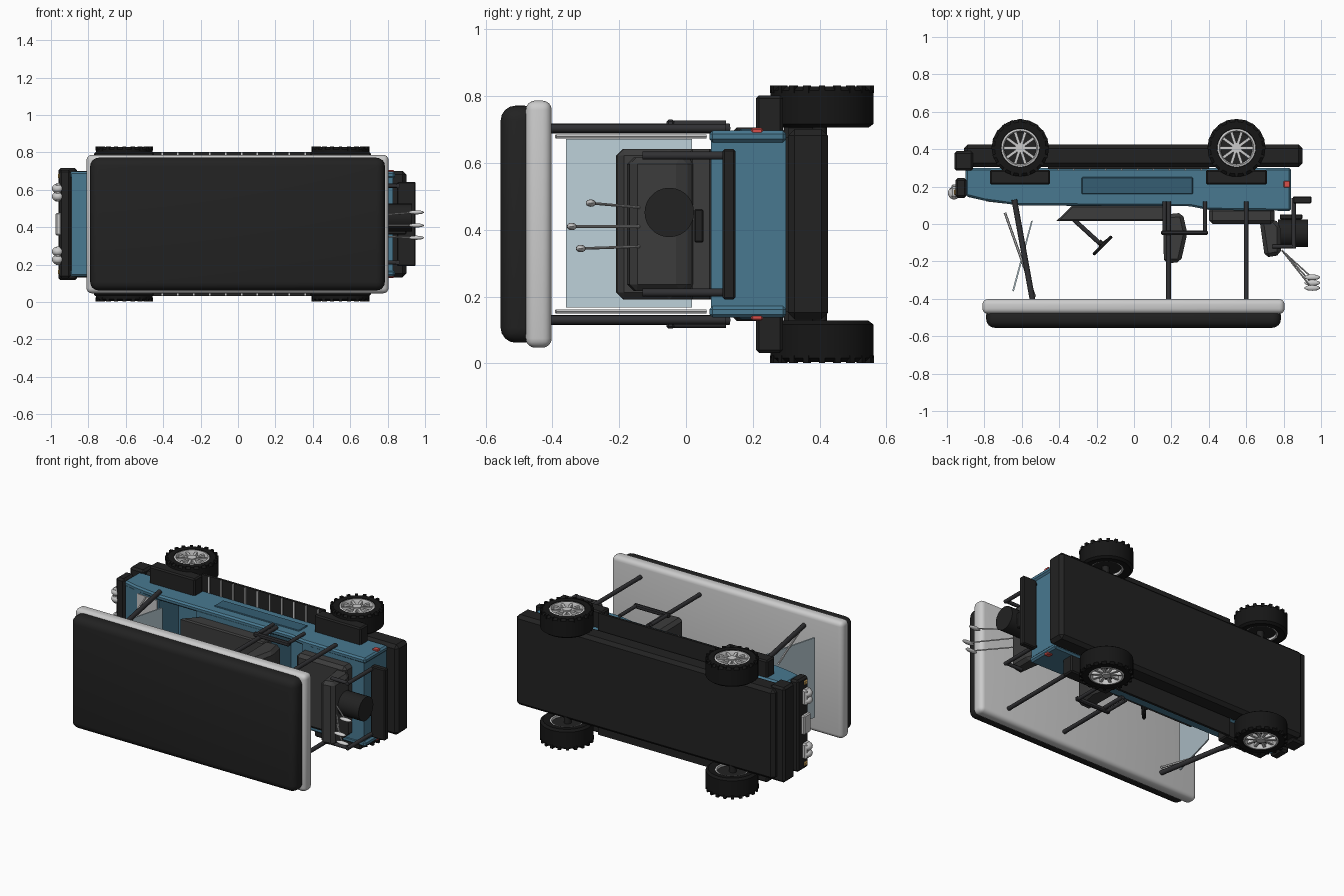
import bpy, bmesh, math
from mathutils import Matrix, Vector

if "Cube" in bpy.data.objects:
    bpy.data.objects.remove(bpy.data.objects["Cube"])

# The cart is modelled upright (x length, y width, z height), then tipped on its side
TIP = Matrix.Translation((0, 0, 0.417)) @ Matrix.Rotation(math.pi / 2, 4, 'X')


def mat(name, r, g, b, a=1):
    m = bpy.data.materials.new(name)
    m.diffuse_color = (r, g, b, a)
    m.use_nodes = True
    m.node_tree.nodes["Principled BSDF"].inputs["Base Color"].default_value = m.diffuse_color
    return m


BLACK = mat("black", 0.016, 0.016, 0.016)
TYRE = mat("rubber", 0.008, 0.008, 0.008)
SEAT = mat("seat_grey", 0.045, 0.045, 0.045)
BAR = mat("bar_grey", 0.03, 0.03, 0.033)
BLUE = mat("blue", 0.065, 0.19, 0.28)
PANEL = mat("dark_blue", 0.035, 0.11, 0.17)
GLASS = mat("glass", 0.5, 0.62, 0.68, 0.6)
LIGHT = mat("light_grey", 0.55, 0.55, 0.55)
RED = mat("red", 0.7, 0.08, 0.07)
AMBER = mat("amber", 0.75, 0.45, 0.12)


def finish(bm, name, m, smooth=False):
    bmesh.ops.recalc_face_normals(bm, faces=bm.faces)
    bm.transform(TIP)
    me = bpy.data.meshes.new(name)
    bm.to_mesh(me)
    bm.free()
    ob = bpy.data.objects.new(name, me)
    bpy.context.collection.objects.link(ob)
    me.materials.append(m)
    if smooth:
        bpy.ops.object.select_all(action='DESELECT')
        bpy.context.view_layer.objects.active = ob
        ob.select_set(True)
        bpy.ops.object.shade_smooth_by_angle(angle=math.radians(35))
    return ob


def bevel(bm, width, seg):
    if width:
        bmesh.ops.bevel(bm, geom=bm.edges[:], offset=width, segments=seg, profile=0.5, affect='EDGES')


def box(name, x, y, z, m, bev=0.0, seg=1):
    bm = bmesh.new()
    lo, hi = zip(x, y, z)
    c = [(a + b) / 2 for a, b in zip(lo, hi)]
    s = [b - a for a, b in zip(lo, hi)]
    bmesh.ops.create_cube(bm, size=1, matrix=Matrix.Translation(c) @ Matrix.Diagonal((*s, 1)))
    bevel(bm, bev, seg)
    return finish(bm, name, m, seg > 1)


def slab(name, pts, y, m, bev=0.0):
    """Side profile of (x, z) points extruded across the width."""
    bm = bmesh.new()
    f = bm.faces.new([bm.verts.new((px, y[0], pz)) for px, pz in pts])
    ex = bmesh.ops.extrude_face_region(bm, geom=[f])
    bmesh.ops.translate(bm, vec=(0, y[1] - y[0], 0), verts=[v for v in ex['geom'] if isinstance(v, bmesh.types.BMVert)])
    bevel(bm, bev, 1)
    return finish(bm, name, m)


def rod(name, a, b, r, m, n=12, r2=None):
    a, b = Vector(a), Vector(b)
    d = b - a
    bm = bmesh.new()
    M = Matrix.Translation((a + b) / 2) @ d.to_track_quat('Z', 'Y').to_matrix().to_4x4()
    bmesh.ops.create_cone(bm, cap_ends=True, segments=n, radius1=r, radius2=r2 or r, depth=d.length, matrix=M)
    return finish(bm, name, m, True)


def lathe(name, prof, M, m, n=32):
    """Closed (radius, along) profile spun about the local z axis."""
    bm = bmesh.new()
    rings = [[bm.verts.new((r * math.cos(2 * math.pi * i / n), r * math.sin(2 * math.pi * i / n), h))
              for r, h in prof] for i in range(n)]
    k = len(prof)
    for i in range(n):
        p, q = rings[i], rings[(i + 1) % n]
        for j in range(k):
            bm.faces.new((p[j], q[j], q[(j + 1) % k], p[(j + 1) % k]))
    bm.transform(M)
    return finish(bm, name, m, True)


def ellipsoid(name, c, s, m):
    bm = bmesh.new()
    bmesh.ops.create_uvsphere(bm, u_segments=16, v_segments=10, radius=1,
                              matrix=Matrix.Translation(c) @ Matrix.Diagonal((*s, 1)))
    return finish(bm, name, m, True)


def span(s, a, b):
    return (min(s * a, s * b), max(s * a, s * b))


# Chassis and bumpers
box("chassis", (-0.91, 0.90), (-0.285, 0.285), (-0.425, -0.305), BLACK, 0.02)
box("front_bumper", (-0.96, -0.86), (-0.30, 0.30), (-0.39, -0.285), BLACK, 0.012)
box("rear_step", (0.85, 0.95), (-0.225, 0.225), (-0.148, -0.11), BLACK, 0.006)

# Blue body: core with footwells between two side panels
slab("body_core", [(-0.89, -0.30), (0.83, -0.30), (0.83, -0.075), (0.40, -0.075), (0.38, -0.26), (0.19, -0.26),
                   (0.16, -0.095), (-0.36, -0.095), (-0.36, -0.26), (-0.60, -0.26), (-0.63, -0.11),
                   (-0.80, -0.125), (-0.89, -0.145)], (-0.255, 0.255), BLUE)
side = [(-0.90, -0.30), (0.84, -0.30), (0.84, -0.07), (0.40, -0.075), (0.30, -0.095), (-0.62, -0.10),
        (-0.80, -0.125), (-0.90, -0.15)]
slab("hood_trim", [(-0.79, -0.128), (-0.64, -0.112), (-0.64, -0.104), (-0.79, -0.12)], (-0.24, 0.24), LIGHT)

# Front grille bar, plate
box("grille_bar", (-0.955, -0.895), (-0.29, 0.29), (-0.245, -0.14), BLACK, 0.012)
box("front_plate", (-0.975, -0.945), (-0.06, 0.06), (-0.21, -0.14), LIGHT, 0.006)

# Roof
box("roof_rim", (-0.81, 0.805), (-0.37, 0.37), (0.402, 0.48), LIGHT, 0.028, 4)
box("roof_top", (-0.79, 0.785), (-0.355, 0.355), (0.44, 0.555), BLACK, 0.045, 4)

# Seats
slab("front_cushion", [(-0.42, -0.015), (-0.40, -0.03), (-0.33, -0.10), (0.17, -0.10), (0.17, -0.015)],
     (-0.225, 0.225), SEAT, 0.008)
slab("front_backrest", [(0.155, -0.05), (0.26, -0.06), (0.285, 0.05), (0.25, 0.205), (0.16, 0.21)],
     (-0.225, 0.225), SEAT, 0.02)
box("rear_cushion", (0.40, 0.75), (-0.225, 0.225), (-0.09, 0.0), SEAT, 0.02)
slab("rear_backrest", [(0.67, -0.03), (0.75, -0.03), (0.785, 0.01), (0.785, 0.165), (0.70, 0.18)],
     (-0.2, 0.2), SEAT, 0.02)

# Windscreen glass
slab("windscreen", [(-0.55, -0.015), (-0.541, -0.018), (-0.642, 0.36), (-0.651, 0.358)], (-0.25, 0.255), GLASS)

# Steering gear
rod("steering_column", (-0.34, -0.12, -0.04), (-0.19, -0.12, 0.097), 0.012, BAR)
M = Matrix.Translation((-0.168, -0.12, 0.115)) @ Matrix.Rotation(math.radians(45), 4, 'Y')
lathe("steering_wheel", [(0.062 + 0.009 * math.cos(t * math.pi / 4), 0.009 * math.sin(t * math.pi / 4))
                         for t in range(8)], M, BLACK, 28)
for i in range(3):
    a = i * 2 * math.pi / 3
    rod("steering_spoke", M @ Vector((0, 0, -0.01)), M @ Vector((0.062 * math.cos(a), 0.062 * math.sin(a), 0)), 0.006, BLACK, 8)
rod("steering_hub", M @ Vector((0, 0, -0.03)), M @ Vector((0, 0, 0.004)), 0.015, BLACK)

# Bag with three clubs
rod("bag", (0.77, 0.035, 0.05), (0.93, 0.035, 0.05), 0.074, BLACK, 28)
box("bag_holder", (0.78, 0.90), (-0.055, 0.045), (-0.052, -0.025), BLACK, 0.004)
for y0, y1, z1 in ((0.05, 0.063, 0.285), (-0.007, -0.007, 0.342), (-0.067, -0.073, 0.315)):
    rod("club_shaft", (0.79, y0, 0.14), (0.95, y1, z1), 0.004, LIGHT, 8)
    ellipsoid("club_head", (0.953, y1, z1), (0.042, 0.011, 0.015), LIGHT)

# Parts mirrored to both sides
for s in (-1, 1):
    slab("side_panel", side, span(s, 0.245, 0.28), BLUE, 0.01)
    box("side_inset", (-0.28, 0.315), span(s, 0.27, 0.285), (-0.25, -0.16), PANEL, 0.004)
    box("running_board", (-0.46, 0.40), span(s, 0.26, 0.385), (-0.308, -0.293), BLACK)
    for i in range(10):
        x = -0.41 + i * 0.085
        box("board_rib", (x, x + 0.008), span(s, 0.28, 0.383), (-0.294, -0.287), LIGHT)
    for x0, x1 in ((-0.77, -0.45), (0.385, 0.71)):
        box("fender", (x0, x1), span(s, 0.265, 0.385), (-0.29, -0.21), BLACK, 0.008)
    # Roof pillars and windscreen frame
    rod("front_pillar", (-0.64, s * 0.287, -0.13), (-0.54, s * 0.287, 0.42), 0.015, BAR)
    rod("middle_pillar", (0.185, s * 0.287, -0.12), (0.185, s * 0.287, 0.42), 0.013, BAR)
    rod("rear_pillar", (0.60, s * 0.287, -0.12), (0.60, s * 0.287, 0.42), 0.013, BAR)
    rod("windscreen_frame", (-0.69, s * 0.262, -0.06), (-0.53, s * 0.262, 0.39), 0.007, LIGHT, 6)
    # Armrest frame
    for x in (0.163, 0.38):
        rod("armrest_post", (x, s * 0.30, -0.12), (x, s * 0.30, 0.05), 0.011, BAR)
    box("armrest", (0.145, 0.395), span(s, 0.285, 0.313), (0.035, 0.058), BAR, 0.006)
    # Rear grab rail
    rod("rear_rail", (0.855, s * 0.205, -0.14), (0.855, s * 0.205, 0.13), 0.012, BAR)
    rod("rear_rail_arm", (0.74, s * 0.205, 0.12), (0.86, s * 0.205, 0.12), 0.011, BAR)
    # Lamps
    box("tail_lamp", (0.80, 0.835), span(s, 0.258, 0.288), (-0.23, -0.195), RED, 0.004)
    box("indicator", (-0.963, -0.92), span(s, 0.243, 0.27), (-0.185, -0.155), AMBER, 0.005)
    for y in (0.147, 0.19):
        ellipsoid("headlamp", (-0.962, s * y, -0.165), (0.033, 0.027, 0.034), LIGHT)
    box("headlamp_base", (-0.98, -0.945), span(s, 0.12, 0.22), (-0.20, -0.14), LIGHT, 0.01)

    # Wheels, local z points outwards
    for cx, R in ((-0.608, 0.152), (0.548, 0.154)):
        W = Matrix.Translation((cx, s * 0.352, -0.407)) @ Matrix.Rotation(-s * math.pi / 2, 4, 'X')
        lathe("tyre", [(0.098, -0.058), (R - 0.015, -0.063), (R, -0.052), (R, 0.048), (R - 0.015, 0.06), (0.104, 0.06),
                       (0.098, 0.05)], W, TYRE, 36)
        lathe("rim", [(0.1, -0.055), (0.102, 0.057), (0.092, 0.06), (0.085, 0.045), (0.088, -0.055)], W, LIGHT, 36)
        rod("wheel_disc", W @ Vector((0, 0, -0.04)), W @ Vector((0, 0, 0.03)), 0.09, BLACK, 32)
        rod("hub", W @ Vector((0, 0, 0.0)), W @ Vector((0, 0, 0.058)), 0.026, LIGHT, 20)
        bs, bt = bmesh.new(), bmesh.new()
        for i in range(10):
            bmesh.ops.create_cube(bs, size=1, matrix=W @ Matrix.Rotation(i * math.pi / 5, 4, 'Z')
                                  @ Matrix.Translation((0.055, 0, 0.042)) @ Matrix.Diagonal((0.08, 0.015, 0.018, 1)))
        for i in range(20):
            bmesh.ops.create_cube(bt, size=1, matrix=W @ Matrix.Rotation(i * math.pi / 10, 4, 'Z')
                                  @ Matrix.Translation((R - 0.008, 0, 0.052)) @ Matrix.Diagonal((0.019, 0.018, 0.022, 1)))
        finish(bs, "wheel_spokes", LIGHT)
        finish(bt, "tyre_lugs", TYRE)
    # Axle stubs
    for cx in (-0.608, 0.548):
        rod("axle", (cx, s * 0.2, -0.40), (cx, s * 0.32, -0.40), 0.022, BLACK)
